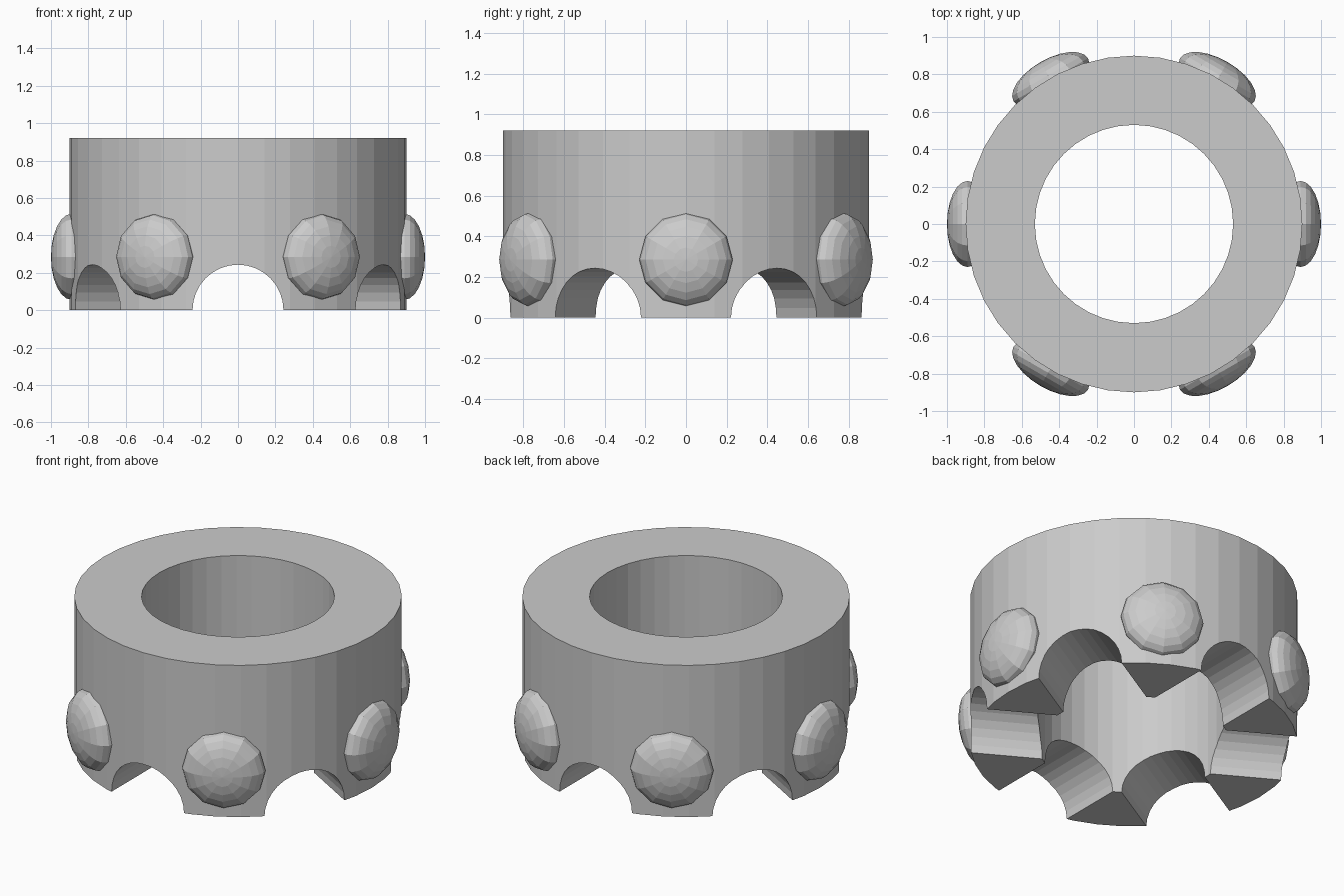
import bpy, bmesh
from math import cos, sin, pi, radians
from mathutils import Matrix

if "Cube" in bpy.data.objects:
    bpy.data.objects.remove(bpy.data.objects["Cube"])

R_OUT, R_IN, HEIGHT = 0.90, 0.53, 0.92
SEG = 40


def make_object(name, bm):
    bmesh.ops.recalc_face_normals(bm, faces=bm.faces)
    me = bpy.data.meshes.new(name)
    bm.to_mesh(me)
    bm.free()
    ob = bpy.data.objects.new(name, me)
    bpy.context.collection.objects.link(ob)
    return ob


# Thick ring body
bm = bmesh.new()
loops = []
for r, z in ((R_OUT, 0), (R_OUT, HEIGHT), (R_IN, HEIGHT), (R_IN, 0)):
    loops.append([bm.verts.new((r * cos(2 * pi * i / SEG), r * sin(2 * pi * i / SEG), z))
                  for i in range(SEG)])
for k in range(4):
    a, b = loops[k], loops[(k + 1) % 4]
    for i in range(SEG):
        j = (i + 1) % SEG
        bm.faces.new((a[i], a[j], b[j], b[i]))
ring = make_object("ring_body", bm)

# Six round-topped notches cut through the lower wall
for i in range(6):
    bm = bmesh.new()
    m = (Matrix.Rotation(radians(30 + 60 * i), 4, 'Z')
         @ Matrix.Translation((0.72, 0, 0)) @ Matrix.Rotation(pi / 2, 4, 'Y'))
    bmesh.ops.create_cone(bm, cap_ends=True, segments=32, radius1=0.243,
                          radius2=0.243, depth=0.7, matrix=m)
    cutter = make_object("notch_cutter", bm)
    mod = ring.modifiers.new("notch", 'BOOLEAN')
    mod.operation, mod.solver, mod.object = 'DIFFERENCE', 'EXACT', cutter
    cutter.hide_render = True
    bpy.context.view_layer.objects.active = ring
    bpy.ops.object.modifier_apply(modifier=mod.name)
    bpy.data.objects.remove(cutter)

# Six flattened domes between the notches, pole facing outwards
for i in range(6):
    bm = bmesh.new()
    m = (Matrix.Rotation(radians(60 * i), 4, 'Z')
         @ Matrix.Translation((0.89, 0, 0.285))
         @ Matrix.Diagonal((0.11, 0.23, 0.23, 1)) @ Matrix.Rotation(pi / 2, 4, 'Y'))
    bmesh.ops.create_uvsphere(bm, u_segments=12, v_segments=12, radius=1, matrix=m)
    make_object(f"dome_stud_{i + 1}", bm)
